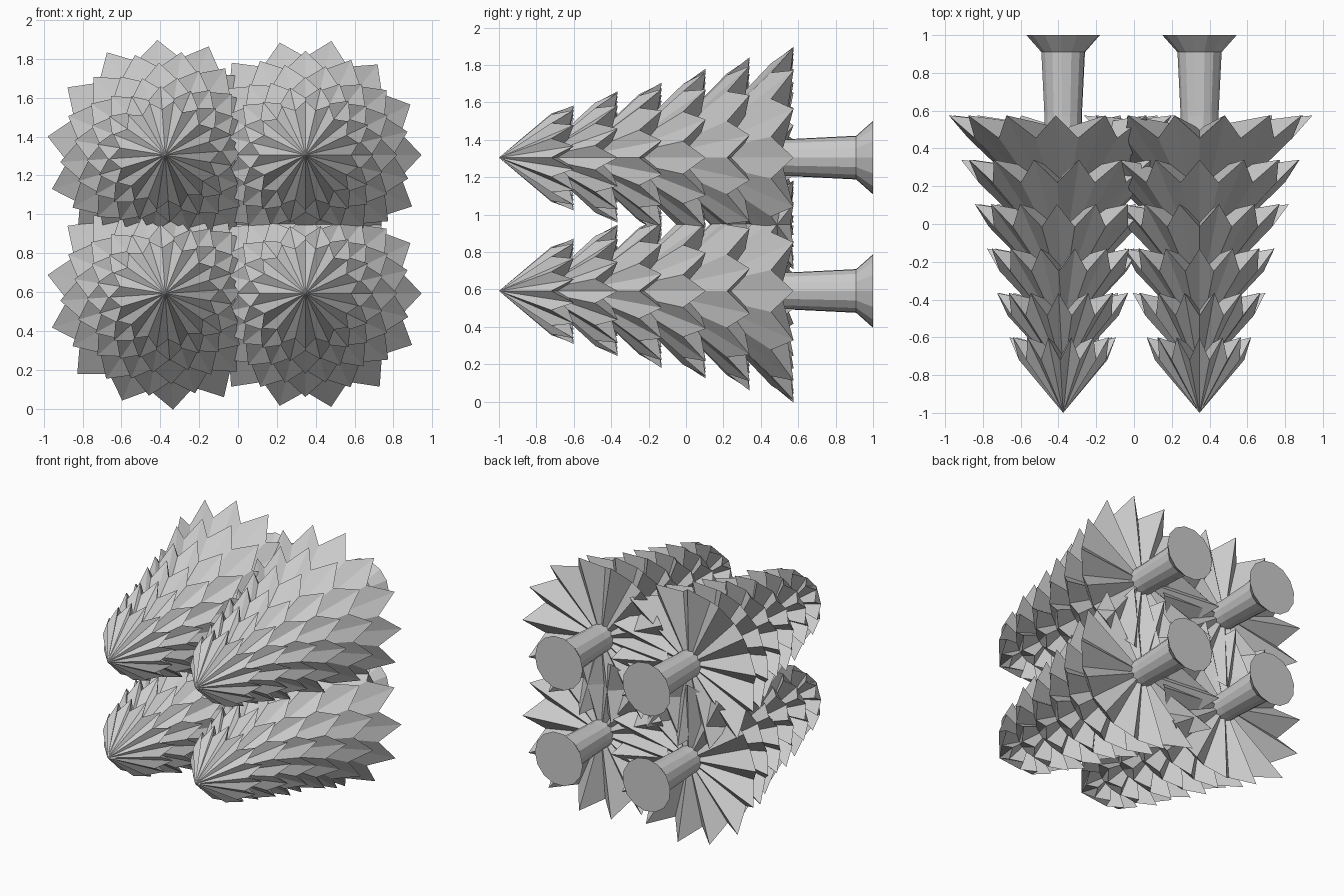
import bpy, bmesh, math, random
from mathutils import Vector

cube = bpy.data.objects.get("Cube")
if cube:
    bpy.data.objects.remove(cube, do_unlink=True)

random.seed(4)
POINTS = 14
STEP = 2 * math.pi / POINTS


def flat_material(name, color):
    mat = bpy.data.materials.new(name)
    mat.use_nodes = True
    mat.diffuse_color = color
    mat.node_tree.nodes["Principled BSDF"].inputs["Base Color"].default_value = color
    return mat


grey = flat_material("plain grey", (0.6, 0.6, 0.6, 1))


def polar(radius, angle, y):
    return Vector((radius * math.cos(angle), y, radius * math.sin(angle)))


def make_mesh(name, bm):
    bmesh.ops.recalc_face_normals(bm, faces=bm.faces)
    mesh = bpy.data.meshes.new(name)
    bm.to_mesh(mesh)
    bm.free()
    mesh.materials.append(grey)
    return mesh


def add_tier(bm, radius, rim_y, height, turn):
    """Pleated cone: long leaf tips alternate with shorter notches."""
    apex = bm.verts.new((0, rim_y - height, 0))
    hub = bm.verts.new((0, rim_y - 0.07, 0))
    rim = []
    for i in range(POINTS):
        angle = turn + i * STEP
        tip = radius * random.uniform(0.975, 1.01)
        rim.append(bm.verts.new(polar(tip, angle, rim_y)))
        rim.append(bm.verts.new(polar(radius * 0.83, angle + STEP / 2, rim_y - 0.12)))
    for a, b in zip(rim, rim[1:] + rim[:1]):
        bm.faces.new((apex, a, b))
        bm.faces.new((hub, b, a))


def foliage_mesh():
    bm = bmesh.new()
    for i, radius in enumerate((0.285, 0.355, 0.41, 0.475, 0.545, 0.608)):
        turn = 0 if i % 2 else STEP / 2
        add_tier(bm, radius, -0.6 + 0.235 * i, 0.4 + 0.04 * i, turn)
    return make_mesh("foliage", bm)


def trunk_mesh():
    """Tapered trunk with a flared foot."""
    bm = bmesh.new()
    rings = []
    for radius, y in ((0.1, 0.4), (0.1, 0.57), (0.117, 0.91), (0.197, 1.0)):
        rings.append([bm.verts.new(polar(radius, i * STEP, y)) for i in range(POINTS)])
    for low, high in zip(rings, rings[1:]):
        for i in range(POINTS):
            j = (i + 1) % POINTS
            bm.faces.new((low[i], low[j], high[j], high[i]))
    bm.faces.new(rings[0])
    bm.faces.new(rings[-1])
    return make_mesh("trunk", bm)


# Four trees lying on their sides, crowns to the front
parts = {"foliage": foliage_mesh(), "trunk": trunk_mesh()}
for row, z in (("lower", 0.592), ("upper", 1.305)):
    for side, x, turn in (("right", -0.375, 9), ("left", 0.347, 0)):
        for part, mesh in parts.items():
            obj = bpy.data.objects.new(f"{row}_{side}_{part}", mesh)
            obj.location = (x, 0, z)
            obj.rotation_euler.y = math.radians(turn)
            bpy.context.collection.objects.link(obj)
